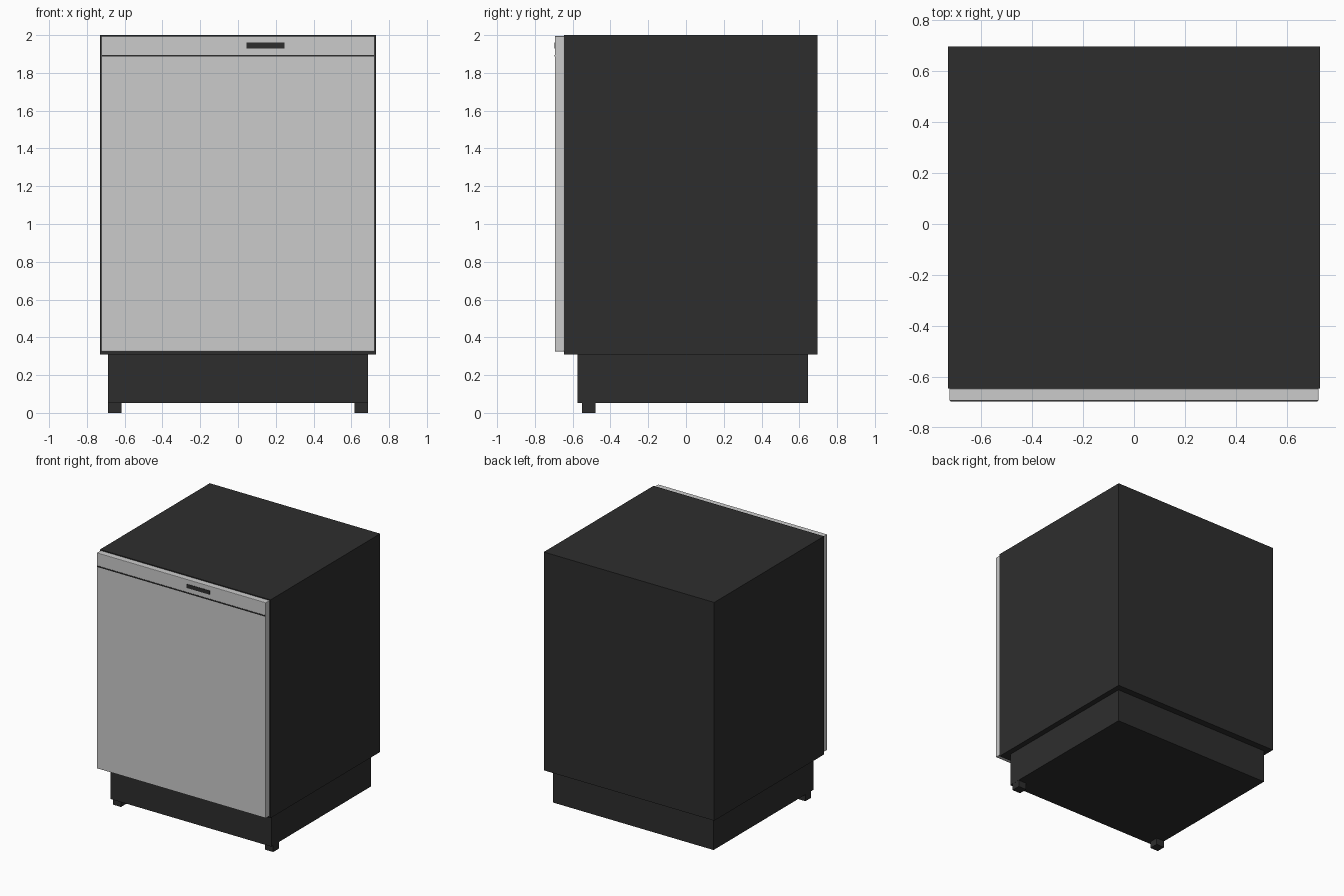
import bpy

cube = bpy.data.objects.get("Cube")
if cube:
    bpy.data.objects.remove(cube, do_unlink=True)


def make_material(name, color):
    mat = bpy.data.materials.new(name)
    mat.use_nodes = True
    mat.diffuse_color = color
    mat.node_tree.nodes["Principled BSDF"].inputs["Base Color"].default_value = color
    return mat


def box(name, x, y, z, mat, bevel=0):
    """Box from (low, high) ranges on each axis."""
    centre = [(a + b) / 2 for a, b in (x, y, z)]
    bpy.ops.mesh.primitive_cube_add(size=1, location=centre)
    obj = bpy.context.object
    obj.name = name
    obj.scale = [b - a for a, b in (x, y, z)]
    bpy.ops.object.transform_apply(location=False, rotation=False, scale=True)
    obj.data.materials.append(mat)
    if bevel:
        mod = obj.modifiers.new("Bevel", "BEVEL")
        mod.width = bevel
        mod.segments = 2
    return obj


black = make_material("Charcoal", (0.027, 0.027, 0.027, 1))
steel = make_material("Light Steel", (0.6, 0.6, 0.6, 1))

# Cabinet and recessed plinth
box("cabinet", (-0.73, 0.73), (-0.645, 0.697), (0.31, 2.0), black)
box("plinth", (-0.688, 0.688), (-0.575, 0.645), (0.052, 0.31), black)

# Front feet
for side, name in ((-1, "right_foot"), (1, "left_foot")):
    inner, outer = sorted((side * 0.617, side * 0.687))
    box(name, (inner, outer), (-0.55, -0.48), (0, 0.052), black)

# Door panel with seam and display plates
front = -0.694
box("door", (-0.724, 0.724), (front, -0.645), (0.325, 1.995), steel, 0.004)
box("control_seam", (-0.72, 0.72), (front - 0.003, front + 0.003), (1.887, 1.896), black)
box("display", (0.045, 0.245), (front - 0.003, front + 0.003), (1.93, 1.96), black)
